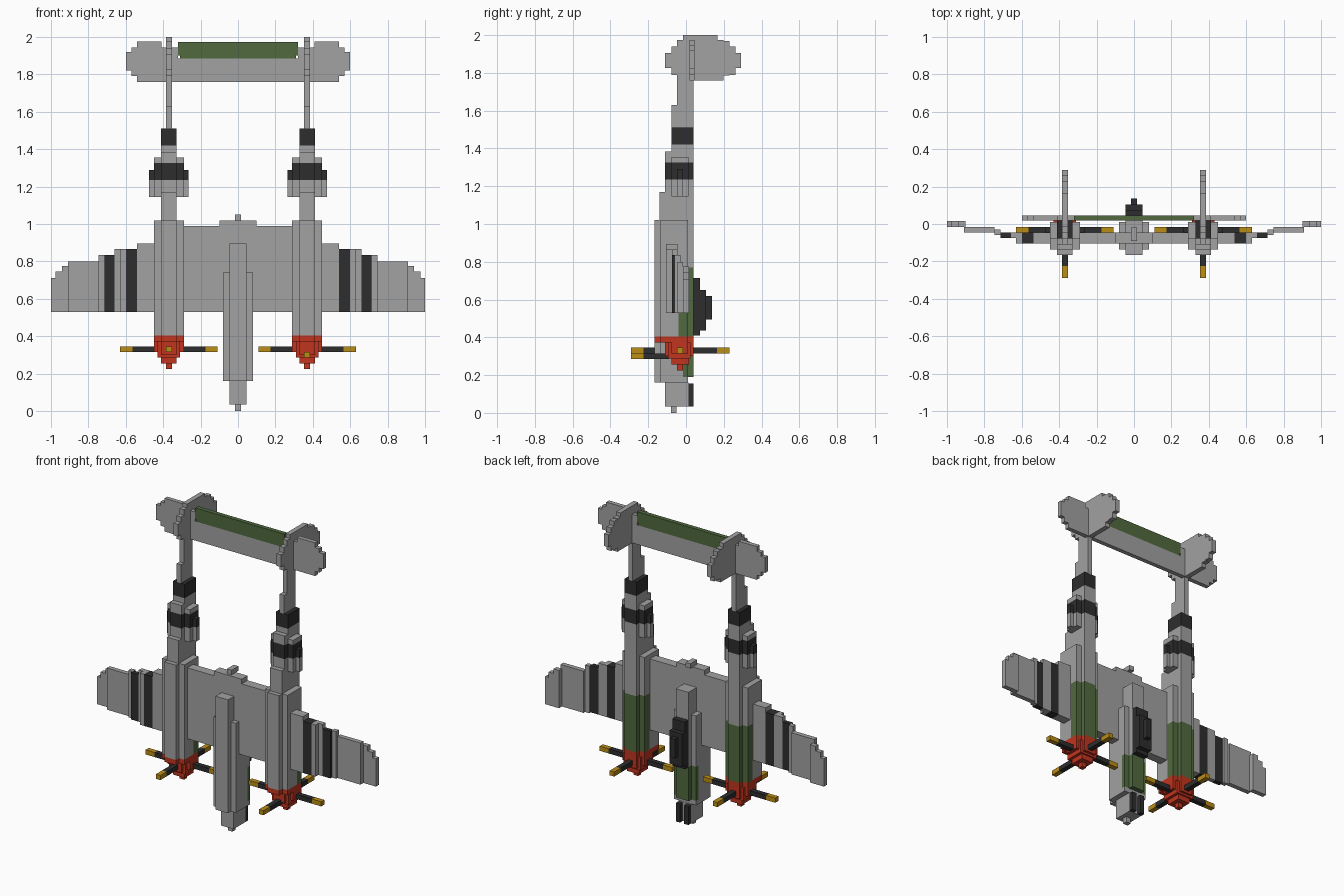
import bpy, bmesh
from mathutils import Matrix, Vector

cube = bpy.data.objects.get("Cube")
if cube:
    bpy.data.objects.remove(cube, do_unlink=True)


def material(name, rgb):
    m = bpy.data.materials.new(name)
    m.use_nodes = True
    col = (*rgb, 1)
    m.diffuse_color = col
    m.node_tree.nodes["Principled BSDF"].inputs["Base Color"].default_value = col
    return m


GRAY = material("light gray", (0.36, 0.36, 0.36))
BLACK = material("charcoal", (0.027, 0.027, 0.028))
GREEN = material("olive green", (0.082, 0.143, 0.05))
RED = material("red", (0.53, 0.035, 0.014))
YELLOW = material("golden yellow", (0.5, 0.27, 0.008))


def blocks(name, mat, boxes, side=1, cx=0.0):
    """One object from boxes (x0, x1, y0, y1, z0, z1); side=-1 mirrors in x."""
    bm = bmesh.new()
    for x0, x1, y0, y1, z0, z1 in boxes:
        xa, xb = sorted((side * (cx + x0), side * (cx + x1)))
        centre = Vector(((xa + xb) / 2, (y0 + y1) / 2, (z0 + z1) / 2))
        size = Matrix.Diagonal((xb - xa, y1 - y0, z1 - z0, 1))
        bmesh.ops.create_cube(bm, size=1, matrix=Matrix.Translation(centre) @ size)
    me = bpy.data.meshes.new(name)
    bm.to_mesh(me)
    bm.free()
    me.materials.append(mat)
    ob = bpy.data.objects.new(name, me)
    bpy.context.collection.objects.link(ob)
    return ob


def sym(w, y0, y1, z0, z1):
    """Box centred in x with half width w."""
    return (-w, w, y0, y1, z0, z1)


# Central pod: wide core, narrow ridge and stepped nose
blocks("central_pod", GRAY, [
    sym(0.08, -0.135, -0.015, 0.16, 0.74),
    sym(0.08, -0.015, 0.01, 0.16, 0.19),
    sym(0.08, -0.015, 0.01, 0.41, 0.74),
    sym(0.045, -0.167, -0.015, 0.16, 0.895),
    sym(0.045, -0.015, 0.04, 0.41, 0.895),
    sym(0.045, -0.11, 0.012, 0.035, 0.16),
    sym(0.017, -0.08, -0.05, 0.0, 0.035)])
blocks("pod_green_panel", GREEN, [
    sym(0.08, -0.015, 0.01, 0.19, 0.41),
    sym(0.045, -0.015, 0.04, 0.19, 0.41)])
blocks("canopy", BLACK, [
    sym(0.045, 0.04, 0.075, 0.41, 0.715),
    sym(0.045, 0.075, 0.105, 0.435, 0.65),
    sym(0.017, 0.105, 0.137, 0.495, 0.62)])
blocks("nose_guns", BLACK, [
    (0.015, 0.045, 0.012, 0.04, 0.035, 0.155),
    (-0.045, -0.015, 0.012, 0.04, 0.035, 0.155)])

# Centre wing with trailing-edge bump
blocks("centre_wing", GRAY, [
    sym(0.30, -0.105, -0.045, 0.53, 0.99),
    sym(0.10, -0.105, -0.045, 0.99, 1.02),
    sym(0.017, -0.09, -0.02, 1.02, 1.05)])

# Horizontal tail
T0, T1 = 0.018, 0.046
blocks("tailplane", GRAY, [
    sym(0.32, T0, T1, 1.76, 1.885),
    *[(s * a, s * b, T0, T1, z0, z1) for s in (1, -1) for a, b, z0, z1 in (
        (0.32, 0.41, 1.76, 1.945), (0.41, 0.54, 1.76, 1.975),
        (0.54, 0.57, 1.79, 1.945), (0.57, 0.60, 1.82, 1.92))]])
blocks("tailplane_green_panel", GREEN, [
    sym(0.32, T0, T1, 1.9, 1.972), sym(0.31, T0, T1, 1.885, 1.9)])

for side, label in ((1, "left"), (-1, "right")):
    def part(name, mat, boxes, cx=0.37):
        blocks(f"{label}_{name}", mat, boxes, side, cx)

    # Outer wing, stepping back toward the tip
    part("outer_wing", GRAY, [
        (0.44, 0.54, -0.105, -0.045, 0.53, 0.895),
        (0.60, 0.63, -0.105, -0.045, 0.53, 0.865),
        (0.63, 0.66, -0.075, -0.045, 0.53, 0.865),
        (0.715, 0.745, -0.06, -0.03, 0.53, 0.835),
        (0.745, 0.91, -0.045, -0.015, 0.53, 0.80),
        (0.90, 0.94, -0.015, 0.015, 0.53, 0.775),
        (0.94, 0.975, -0.015, 0.015, 0.53, 0.745),
        (0.975, 1.0, -0.015, 0.015, 0.53, 0.71)], cx=0)
    part("wing_stripes", BLACK, [
        (0.54, 0.60, -0.105, -0.045, 0.53, 0.865),
        (0.66, 0.715, -0.075, -0.045, 0.53, 0.835)], cx=0)

    # Engine boom
    part("boom", GRAY, [
        sym(0.08, -0.135, -0.04, 0.405, 1.02),
        sym(0.08, -0.04, 0.01, 0.77, 1.02),
        sym(0.042, -0.167, -0.04, 0.405, 1.02),
        sym(0.042, -0.04, 0.04, 0.77, 1.02),
        sym(0.042, -0.14, 0.04, 1.02, 1.17),
        sym(0.042, -0.11, 0.04, 1.17, 1.235),
        sym(0.08, -0.078, 0.012, 1.145, 1.235),
        sym(0.105, -0.047, -0.015, 1.145, 1.235),
        sym(0.08, -0.078, 0.012, 1.325, 1.355),
        sym(0.042, -0.11, 0.04, 1.325, 1.385),
        sym(0.042, -0.078, 0.04, 1.385, 1.42),
        sym(0.016, -0.078, 0.04, 1.51, 1.63),
        sym(0.016, -0.047, 0.04, 1.63, 1.78)])
    part("boom_green_panel", GREEN, [
        sym(0.08, -0.04, 0.01, 0.405, 0.77),
        sym(0.042, -0.04, 0.04, 0.405, 0.77)])
    part("boom_bands", BLACK, [
        sym(0.042, -0.11, 0.04, 1.235, 1.325),
        sym(0.08, -0.078, 0.012, 1.235, 1.325),
        sym(0.105, -0.047, -0.015, 1.235, 1.29),
        sym(0.042, -0.078, 0.04, 1.42, 1.51)])

    # Red cowl and stepped spinner
    part("spinner", RED, [
        sym(0.08, -0.135, 0.01, 0.372, 0.405),
        sym(0.042, -0.167, 0.04, 0.372, 0.405),
        sym(0.08, -0.078, 0.01, 0.315, 0.372),
        sym(0.042, -0.11, 0.04, 0.30, 0.372),
        sym(0.06, -0.095, 0.025, 0.287, 0.372),
        sym(0.042, -0.078, 0.015, 0.255, 0.29),
        sym(0.016, -0.047, -0.015, 0.225, 0.26)])

    # Four-bladed propeller; the front blade of the left one sits lower
    z0, z1 = 0.315, 0.345
    f0, f1 = (0.285, 0.315) if side == 1 else (z0, z1)
    ya, yb = -0.047, -0.015
    part("propeller_blades", BLACK, [
        (0.05, 0.195, ya, yb, z0, z1), (-0.195, -0.05, ya, yb, z0, z1),
        sym(0.016, 0.02, 0.165, z0, z1), sym(0.016, -0.225, -0.09, f0, f1)])
    part("propeller_tips", YELLOW, [
        (0.195, 0.26, ya, yb, z0, z1), (-0.26, -0.195, ya, yb, z0, z1),
        sym(0.016, 0.165, 0.23, z0, z1), sym(0.016, -0.29, -0.225, f0, f1)])

    # Rounded tail fin from stacked slabs
    part("tail_fin", GRAY, [
        sym(0.016, -0.11, 0.29, 1.825, 1.905),
        sym(0.016, -0.078, 0.262, 1.79, 1.94),
        sym(0.016, -0.047, 0.23, 1.785, 1.97),
        sym(0.016, -0.047, 0.198, 1.76, 1.975),
        sym(0.016, -0.016, 0.166, 1.76, 2.0)])
